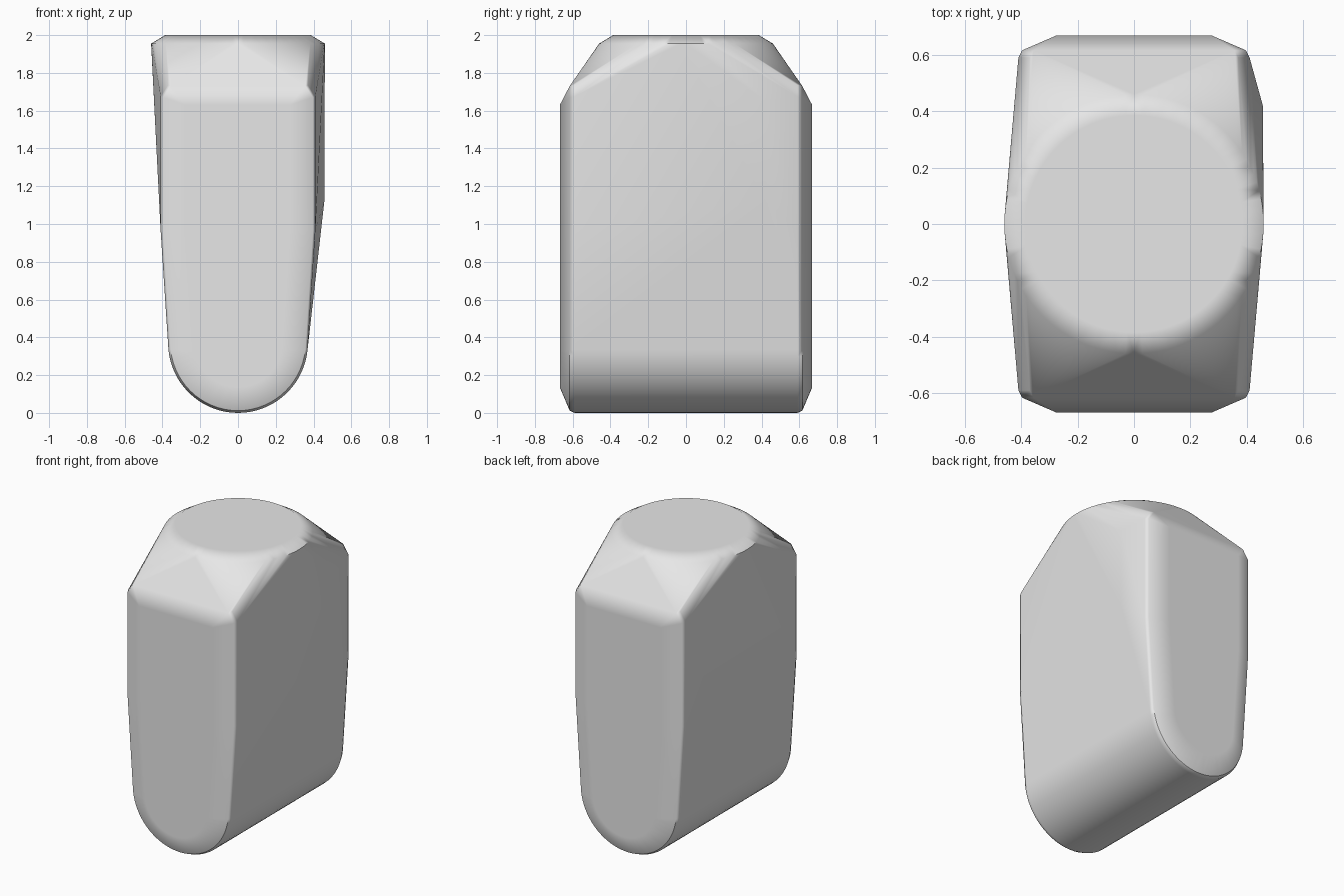
import bpy, bmesh
from math import sin, cos, pi, radians

cube = bpy.data.objects.get("Cube")
if cube:
    bpy.data.objects.remove(cube, do_unlink=True)

# Plain grey material
grey = bpy.data.materials.new("plain grey")
grey.use_nodes = True
grey.diffuse_color = (0.8, 0.8, 0.8, 1)
grey.node_tree.nodes["Principled BSDF"].inputs["Base Color"].default_value = (0.8, 0.8, 0.8, 1)

ARC_Z = 0.37


def u_outline(y, radius, half_width, top, corner):
    """U-shaped section: round bottom, flaring sides, clipped top corners."""
    pts = [(radius * cos(a), y, ARC_Z + radius * sin(a))
           for a in (pi + pi * i / 32 for i in range(33))]
    for s in (-1, 1):
        pts += [(s * half_width, y, 0.97),
                (s * half_width, y, top - corner * 1.5),
                (s * (half_width - corner), y, top)]
    return pts


def ring(radius, z, count=96):
    return [(radius * cos(2 * pi * i / count), radius * sin(2 * pi * i / count), z)
            for i in range(count)]


# Body sections: end panel, bevelled rim and full section, on both ends
points = []
for s in (-1, 1):
    points += u_outline(s * 0.668, 0.235, 0.277, 1.63, 0.003)
    points += u_outline(s * 0.616, 0.358, 0.397, 1.73, 0.04)
    points += u_outline(s * 0.59, 0.37, 0.41, 1.735, 0.04)

# Round top with a bevelled rim
points += ring(0.385, 2.0) + ring(0.46, 1.955)

# Bulge on the rear of the left side
points += [(0.457, 0.42, 1.12), (0.457, 0.42, 1.65)]

# Skin the sections into one solid
bm = bmesh.new()
for p in points:
    bm.verts.new(p)
bmesh.ops.convex_hull(bm, input=bm.verts[:])
bmesh.ops.delete(bm, geom=[v for v in bm.verts if not v.link_faces], context="VERTS")
bmesh.ops.dissolve_limit(bm, angle_limit=radians(0.5), verts=bm.verts[:], edges=bm.edges[:])
bmesh.ops.recalc_face_normals(bm, faces=bm.faces[:])
mesh = bpy.data.meshes.new("body")
bm.to_mesh(mesh)
bm.free()
mesh.materials.append(grey)
body = bpy.data.objects.new("body", mesh)
bpy.context.collection.objects.link(body)

# Soft edges with flat panels
bpy.context.view_layer.objects.active = body
body.select_set(True)
bpy.ops.object.shade_smooth_by_angle(angle=radians(42))
weighted = body.modifiers.new("flat panels", "WEIGHTED_NORMAL")
weighted.keep_sharp = True
weighted.weight = 80
